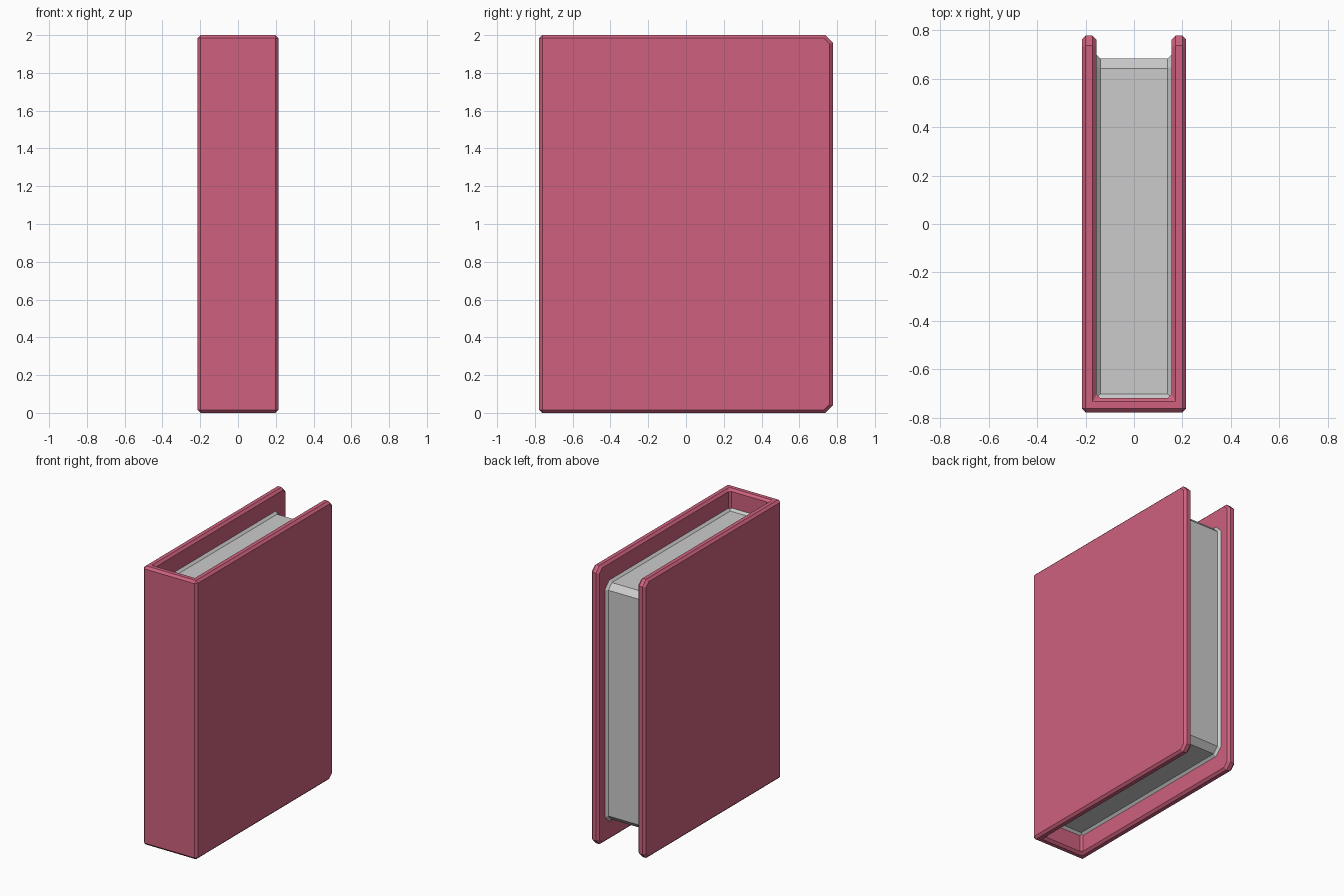
import bpy, bmesh

if "Cube" in bpy.data.objects:
    bpy.data.objects.remove(bpy.data.objects["Cube"])

HALF_X, HALF_Y, HEIGHT, WALL = 0.215, 0.777, 2.0, 0.06
BEVEL = 0.016


def finish(name, bm, material=None):
    bmesh.ops.recalc_face_normals(bm, faces=bm.faces[:])
    mesh = bpy.data.meshes.new(name)
    bm.to_mesh(mesh)
    bm.free()
    obj = bpy.data.objects.new(name, mesh)
    bpy.context.collection.objects.link(obj)
    if material:
        mesh.materials.append(material)
    return obj


red = bpy.data.materials.new("cover_red")
red.diffuse_color = (0.62, 0.12, 0.21, 1)
red.use_nodes = True
red.node_tree.nodes["Principled BSDF"].inputs["Base Color"].default_value = red.diffuse_color

# Cover: U-shaped plan pulled up to full height
ix, iy = HALF_X - WALL, -HALF_Y + WALL
plan = [(-HALF_X, -HALF_Y), (HALF_X, -HALF_Y), (HALF_X, HALF_Y), (ix, HALF_Y),
        (ix, iy), (-ix, iy), (-ix, HALF_Y), (-HALF_X, HALF_Y)]
bm = bmesh.new()
base = bm.faces.new([bm.verts.new((x, y, 0)) for x, y in plan])
top = bmesh.ops.extrude_face_region(bm, geom=[base])["geom"]
bmesh.ops.translate(bm, vec=(0, 0, HEIGHT),
                    verts=[g for g in top if isinstance(g, bmesh.types.BMVert)])
bmesh.ops.recalc_face_normals(bm, faces=bm.faces[:])

# Clipped board corners at the opening side
corners = [e for e in bm.edges
           if all(v.co.y > HALF_Y - 0.01 for v in e.verts)
           and abs(e.verts[0].co.z - e.verts[1].co.z) < 0.01]
bmesh.ops.bevel(bm, geom=corners, offset=0.04, offset_type='OFFSET',
                segments=1, profile=0.5, affect='EDGES')

# Narrow flat bevel on every square edge, inside and out
bm.normal_update()
square = [e for e in bm.edges if e.calc_face_angle(0) > 1.0]
bmesh.ops.bevel(bm, geom=square, offset=BEVEL, offset_type='OFFSET',
                segments=1, profile=0.5, affect='EDGES')
finish("cover", bm, red)


# Page block: side outline lofted across x, flaring where it meets the cover
def outline(d):
    y0, y1 = iy + BEVEL - d, 0.682 + d
    z0, z1 = 0.15 - d, HEIGHT - 0.15 + d
    c = 0.04 + d * 0.586
    return [(y0, z0), (y1 - c, z0), (y1, z0 + c), (y1, z1 - c), (y1 - c, z1), (y0, z1)]


bm = bmesh.new()
rows = []
for x, d in ((-ix, BEVEL), (-ix + BEVEL, 0), (ix - BEVEL, 0), (ix, BEVEL)):
    rows.append([bm.verts.new((x, y, z)) for y, z in outline(d)])
for a, b in zip(rows, rows[1:]):
    for i in range(5):
        bm.faces.new((a[i], a[i + 1], b[i + 1], b[i]))
# Flare against the spine, then the hidden faces glued to the cover
for i in (0, 5):
    bm.faces.new([r[i] for r in rows])
bm.faces.new(rows[0])
bm.faces.new(rows[3])
bm.faces.new((rows[0][0], rows[0][5], rows[3][5], rows[3][0]))
finish("pages", bm)
